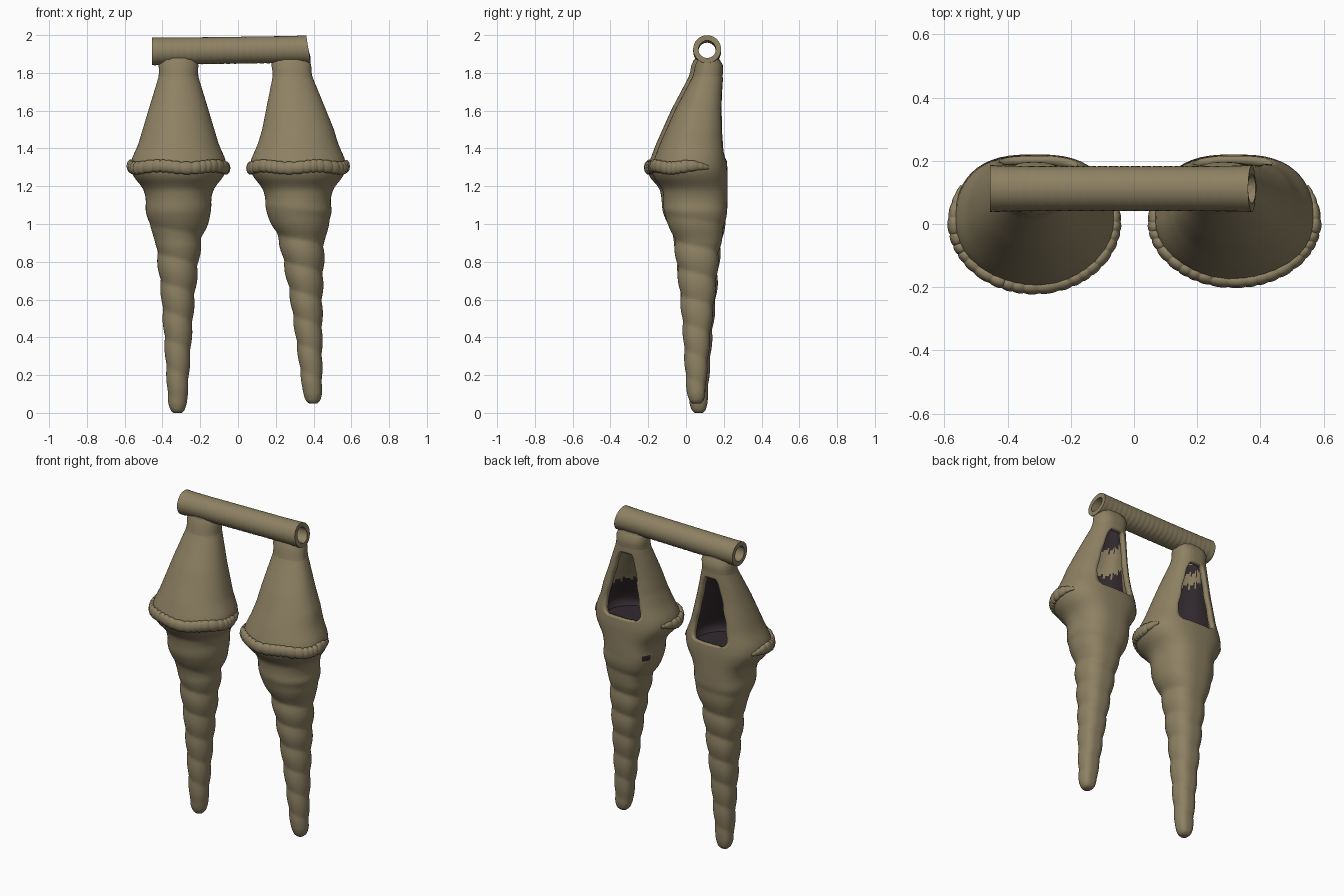
import bpy, bmesh, math
from mathutils import Vector

cube = bpy.data.objects.get("Cube")
if cube:
    bpy.data.objects.remove(cube, do_unlink=True)


def make_material(name, color):
    mat = bpy.data.materials.new(name)
    mat.use_nodes = True
    mat.diffuse_color = color
    bsdf = mat.node_tree.nodes["Principled BSDF"]
    bsdf.inputs["Base Color"].default_value = color
    bsdf.inputs["Roughness"].default_value = 0.9
    return mat


CLAY = make_material("olive clay", (0.27, 0.22, 0.125, 1))
DARK = make_material("dark hollow", (0.032, 0.023, 0.028, 1))
COLS = 64
EDGE = 5  # columns from the back centre to the window edge

# Pendant profile: height, half width, front y, back y
PROFILE = [
    (0.0, 0.022, 0.045, 0.09), (0.015, 0.038, 0.03, 0.105), (0.05, 0.049, 0.018, 0.113),
    (0.12, 0.054, 0.01, 0.117), (0.4, 0.072, -0.008, 0.138), (0.6, 0.086, -0.025, 0.158),
    (0.8, 0.108, -0.048, 0.175), (0.92, 0.122, -0.062, 0.19), (1.0, 0.155, -0.095, 0.208),
    (1.07, 0.174, -0.125, 0.218), (1.14, 0.173, -0.13, 0.22), (1.19, 0.188, -0.14, 0.22),
    (1.25, 0.238, -0.195, 0.22), (1.29, 0.255, -0.205, 0.22), (1.34, 0.25, -0.19, 0.215),
    (1.42, 0.214, -0.16, 0.207), (1.6, 0.16, -0.08, 0.195), (1.78, 0.105, 0.015, 0.195),
    (1.83, 0.095, 0.035, 0.19), (1.88, 0.095, 0.05, 0.17)]


def clamp(v):
    return min(max(v, 0), 1)


def sample(z):
    z = min(max(z, 0), PROFILE[-1][0])
    for a, b in zip(PROFILE, PROFILE[1:]):
        if z <= b[0]:
            t = (z - a[0]) / (b[0] - a[0])
            return [p + (q - p) * t for p, q in zip(a[1:], b[1:])]


def section(z):
    """Profile softened by averaging neighbouring heights."""
    spread = 0.016 * clamp(z * 10)
    parts = [sample(z + d) for d in (-spread, 0, spread)]
    return [sum(v) / len(parts) for v in zip(*parts)]


def pendant_point(side, z, angle, grow=0.0):
    half, front, back = section(z)
    tail = clamp((1.1 - z) / 1.1)
    # spiral bulges wind down the tail and fade out on the shoulder
    wave = abs(math.sin(math.pi * z / 0.15 + angle / 2 + 0.6 * side))
    swell = 1 + 0.1 * (wave - 0.6) * clamp(tail * 5) * clamp(z * 8)
    c, s = math.cos(angle), math.sin(angle)
    if s > 0:  # flattened back
        c, s = math.copysign(abs(c) ** 0.7, c), s ** 0.9
    mid, depth = (front + back) / 2, (back - front) / 2
    x, y = c * (half * swell + grow), mid + s * (depth * swell + grow)
    if side > 0:
        x += 0.318 + 0.08 * tail ** 0.8 - 0.04 * clamp((z - 1.5) / 0.38)
        y += 0.02 * max(0, -s) * clamp((z - 1.0) / 0.25) - 0.012 * tail
        z += 0.05 * tail
    else:
        x -= 0.315 + 0.005 * tail
    return Vector((x, y, z))


def finish(name, bm, mats):
    bmesh.ops.recalc_face_normals(bm, faces=bm.faces)
    mesh = bpy.data.meshes.new(name)
    bm.to_mesh(mesh)
    bm.free()
    for m in mats:
        mesh.materials.append(m)
    obj = bpy.data.objects.new(name, mesh)
    bpy.context.collection.objects.link(obj)
    bpy.ops.object.select_all(action="DESELECT")
    obj.select_set(True)
    bpy.context.view_layer.objects.active = obj
    bpy.ops.object.shade_smooth_by_angle(angle=math.radians(50))
    return obj


def bridge(bm, rings, loop=False, skip=None, paint=None):
    pairs = list(zip(rings, rings[1:]))
    if loop:
        pairs.append((rings[-1], rings[0]))
    for r, (low, high) in enumerate(pairs):
        n = len(low)
        for i in range(n):
            if skip and skip(r, i):
                continue
            j = (i + 1) % n
            face = bm.faces.new((low[i], low[j], high[j], high[i]))
            if paint:
                face.material_index = paint(r, i)


def window_angle(side, z, i):
    """Slide the columns so the window edge is a smooth rounded triangle."""
    u = (z - 1.545) / 0.22
    width = 0.05
    if abs(u) < 1:
        shape = math.sqrt(1 - abs(u) ** 5) * (1 - 0.15 * u)
        width = max(width, 0.44 * shape + 0.015 * math.sin(z * 50 + i))
    off = (i - COLS / 4 + COLS / 2) % COLS - COLS / 2
    lean = 0.03 if side > 0 else -0.09
    if abs(off) <= EDGE:
        turn = off * width / EDGE
    else:
        t = (abs(off) - EDGE) / (COLS / 2 - EDGE)
        turn = math.copysign(width + (math.pi - width) * t, off)
    return math.pi / 2 + turn + lean * (1 - abs(turn) / math.pi)


def pendant(side, name):
    rows = 160
    heights = [PROFILE[-1][0] * k / rows for k in range(rows + 1)]
    bm = bmesh.new()
    rings = [[bm.verts.new(pendant_point(side, z, window_angle(side, z, i)))
              for i in range(COLS)] for z in heights]

    def off_back(i):
        return abs(i + 0.5 - COLS / 4)

    def window(r, i):
        return 1.33 < heights[r] < 1.75 and off_back(i) < EDGE

    # slot 0 has a dark inside, slot 1 is a dark patch, slot 2 is clay on both sides
    def paint(r, i):
        z = heights[r]
        if side > 0 and 1.07 < z < 1.11 and abs(i - COLS * 0.44) < 1.6:
            return 1
        ragged = 0.012 * math.sin(i * 1.7) + 0.008 * math.sin(i * 3.1)
        if side < 0:
            low_top, high_start = 1.71, 1.77
        else:
            left_half = i < COLS / 4 or i > COLS * 0.75
            low_top, high_start = (1.46 if left_half else 1.57), 1.71
        deep = 1.2 < z < low_top + ragged or high_start + ragged < z < 1.82
        return 0 if deep and off_back(i) > COLS * 0.2 else 2

    bridge(bm, rings, skip=window, paint=paint)
    for ring in (rings[0], rings[-1]):
        bm.faces.new(ring).material_index = 2
    obj = finish(name, bm, (CLAY, DARK, CLAY, CLAY))
    shell = obj.modifiers.new("wall", "SOLIDIFY")
    shell.thickness = 0.028
    shell.offset = -1
    shell.material_offset = 1

    # floor of the hollow
    bm = bmesh.new()
    bm.faces.new([bm.verts.new(pendant_point(side, 1.26, math.tau * i / COLS, -0.012))
                  for i in range(COLS)])
    finish(name + "_floor", bm, (DARK,))


def beaded_rim(side, name):
    """Pinched clay roll round the front, melting into the back."""
    bm = bmesh.new()
    steps, sides, beads = 260, 10, 25
    start, sweep = math.radians(150), math.radians(240)
    rings = []
    for k in range(steps + 1):
        t = k / steps
        a = start + sweep * t
        mid = pendant_point(side, 1.302, a)
        out = Vector((math.cos(a), math.sin(a), 0))
        phase = beads * t + 0.25 * math.sin(t * 31 + side)
        bead = abs(math.sin(math.pi * phase)) ** 0.5
        size = (0.018 + 0.0045 * bead) * clamp(0.25 + 6 * min(t, 1 - t))
        mid.z += 0.006 * math.sin(a * 5 + side)
        rings.append([bm.verts.new(
            mid + size * (out * math.cos(u) + Vector((0, 0, 1.6 * math.sin(u)))))
            for u in (math.tau * i / sides for i in range(sides))])
    bridge(bm, rings)
    for ring in (rings[0], rings[-1]):
        bm.faces.new(ring)
    finish(name, bm, (CLAY,))


def hanging_tube():
    """Hollow cross tube with faint wrapped ridges underneath."""
    bm = bmesh.new()
    sides, steps = 32, 120
    rings = []

    def ring(t, radius, ridge):
        verts = []
        for i in range(sides):
            u = math.tau * i / sides
            r = radius + ridge * math.sin(t * 150 + u) * (0.6 - 0.4 * math.sin(u))
            # the right end is cut on a slight slant
            x = -0.455 + t * (0.828 - 0.012 * math.sin(u))
            verts.append(bm.verts.new((x, 0.112 + r * math.cos(u),
                                       1.914 + 0.011 * t + r * math.sin(u))))
        return verts

    for k in range(steps + 1):
        t = k / steps
        rings.append(ring(t, 0.071 + 0.003 * (2 * t - 1) ** 6, 0.0009))
    for t in (1, 0):
        rings.append(ring(t, 0.046, 0))
    bridge(bm, rings, loop=True)
    finish("cross_tube", bm, (CLAY,))


def collar(side, name):
    """Soft clay join between pendant and tube."""
    bm = bmesh.new()
    rings = []
    for z, grow in ((1.77, -0.002), (1.81, 0.004), (1.84, 0.01), (1.87, 0.004)):
        rings.append([bm.verts.new(pendant_point(side, z, math.tau * i / COLS, grow))
                      for i in range(COLS)])
    bridge(bm, rings)
    finish(name, bm, (CLAY,))


for side, label in ((-1, "right"), (1, "left")):
    pendant(side, label + "_pendant")
    beaded_rim(side, label + "_beaded_rim")
    collar(side, label + "_collar")
hanging_tube()
